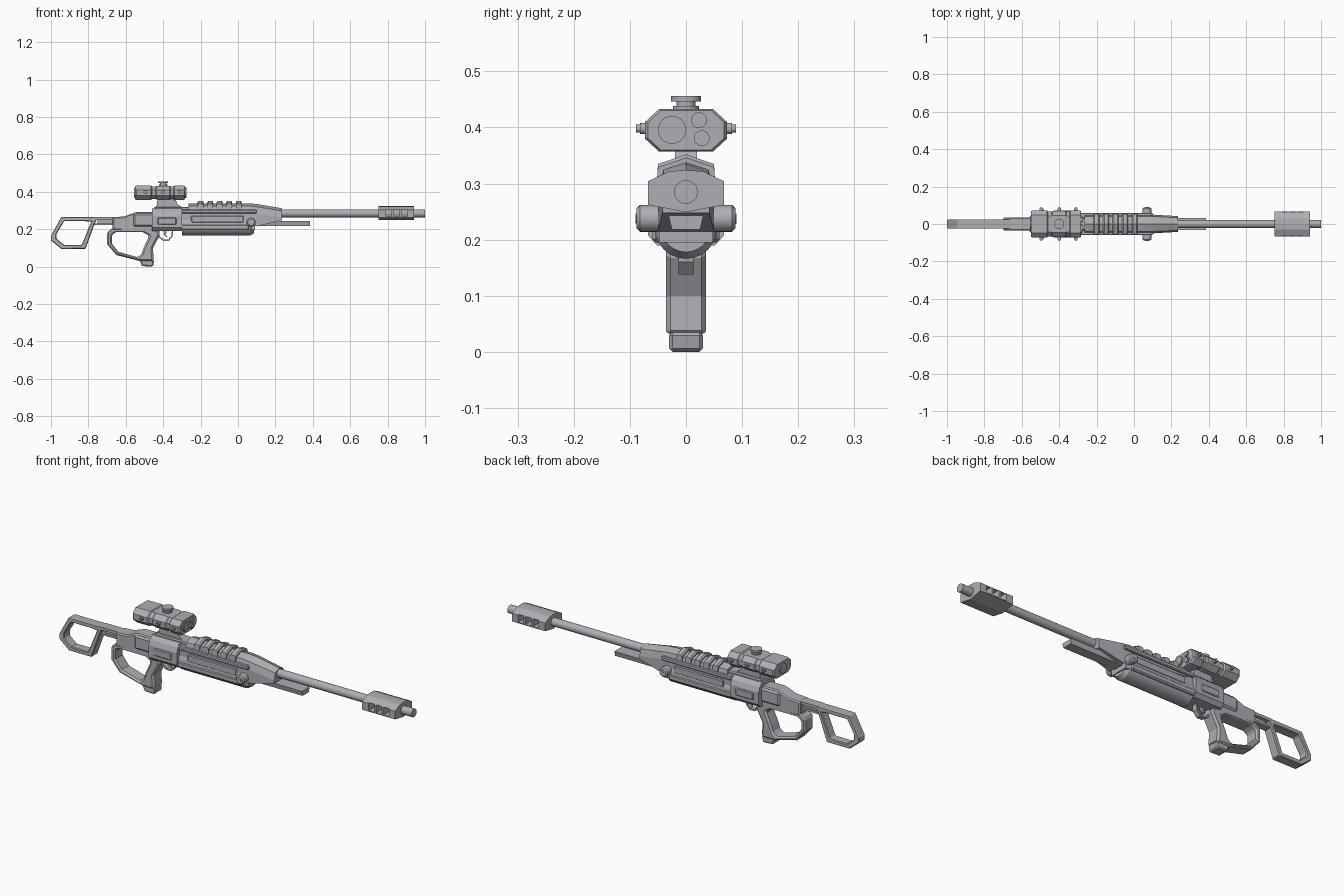
import bpy, bmesh, math
from mathutils import Matrix, Vector

cube = bpy.data.objects.get("Cube")
if cube:
    bpy.data.objects.remove(cube)

metal = bpy.data.materials.new("gunmetal grey")
metal.use_nodes = True
GREY = (0.42, 0.43, 0.46, 1)
metal.diffuse_color = GREY
metal.node_tree.nodes["Principled BSDF"].inputs["Base Color"].default_value = GREY


def finish(name, bm, bevel=0, smooth=False):
    bmesh.ops.recalc_face_normals(bm, faces=bm.faces)
    mesh = bpy.data.meshes.new(name)
    bm.to_mesh(mesh)
    bm.free()
    mesh.materials.append(metal)
    ob = bpy.data.objects.new(name, mesh)
    bpy.context.collection.objects.link(ob)
    if bevel:
        mod = ob.modifiers.new("bevel", "BEVEL")
        mod.width, mod.segments, mod.limit_method = bevel, 1, "ANGLE"
        mod.angle_limit = math.radians(50)
    if smooth:
        bpy.ops.object.select_all(action="DESELECT")
        ob.select_set(True)
        bpy.context.view_layer.objects.active = ob
        bpy.ops.object.shade_smooth_by_angle()
    return ob


def side_profile(name, pts, half, bevel=0):
    """Side outline (x, z) given thickness across y."""
    bm = bmesh.new()
    face = bm.faces.new([bm.verts.new((x, -half, z)) for x, z in pts])
    ext = bmesh.ops.extrude_face_region(bm, geom=[face])["geom"]
    bmesh.ops.translate(bm, vec=(0, 2 * half, 0),
                        verts=[v for v in ext if isinstance(v, bmesh.types.BMVert)])
    return finish(name, bm, bevel)


def frame(name, outer, inner, half, bevel=0):
    """Closed loop between two outlines with equal point counts."""
    bm = bmesh.new()
    loops = [[bm.verts.new((x, y, z)) for x, z in pts]
             for pts, y in ((outer, -half), (outer, half), (inner, half), (inner, -half))]
    n = len(outer)
    for a, b in zip(loops, loops[1:] + loops[:1]):
        for i in range(n):
            j = (i + 1) % n
            bm.faces.new((a[i], a[j], b[j], b[i]))
    return finish(name, bm, bevel)


def loft(name, sections):
    """Mirrored (y, z) half-sections joined along x."""
    bm = bmesh.new()
    rings = []
    for x, half in sections:
        ring = half + [(-y, z) for y, z in reversed(half) if y > 0]
        rings.append([bm.verts.new((x, y, z)) for y, z in ring])
    n = len(rings[0])
    for a, b in zip(rings, rings[1:]):
        for i in range(n):
            j = (i + 1) % n
            bm.faces.new((a[i], a[j], b[j], b[i]))
    bm.faces.new(rings[0])
    bm.faces.new(rings[-1])
    return finish(name, bm)


def box(name, x, y, z, bevel=0):
    bm = bmesh.new()
    bmesh.ops.create_cube(bm, size=1)
    for v in bm.verts:
        v.co = [lo + (hi - lo) * (c + 0.5) for (lo, hi), c in zip((x, y, z), v.co)]
    return finish(name, bm, bevel)


def rod(name, start, end, r, r2=None, sides=24):
    a, b = Vector(start), Vector(end)
    bm = bmesh.new()
    bmesh.ops.create_cone(bm, cap_ends=True, segments=sides, radius1=r,
                          radius2=r if r2 is None else r2, depth=(b - a).length)
    turn = (b - a).to_track_quat("Z", "Y").to_matrix().to_4x4()
    bm.transform(Matrix.Translation((a + b) / 2) @ turn)
    return finish(name, bm, smooth=True)


def cut(ob, cutter):
    cutter.hide_render = True
    cutter.hide_viewport = True
    mod = ob.modifiers.new("cut", "BOOLEAN")
    mod.object, mod.operation, mod.solver = cutter, "DIFFERENCE", "EXACT"


# Stock loop and its link to the body
frame("stock_loop",
      [(-1, .165), (-.945, .265), (-.75, .265), (-.77, .22), (-.815, .095), (-.945, .095), (-1, .14)],
      [(-.97, .175), (-.93, .243), (-.82, .243), (-.785, .24), (-.835, .117), (-.93, .117), (-.97, .15)],
      .025, .004)
box("stock_top_bar", (-.77, -.6), (-.025, .025), (.25, .265))
box("stock_lower_bar", (-.77, -.6), (-.018, .018), (.222, .232))
box("stock_bar_core", (-.75, -.6), (-.008, .008), (.23, .252))
side_profile("stock_socket",
             [(-.67, .195), (-.67, .265), (-.61, .268), (-.545, .292), (-.45, .292), (-.45, .19)],
             .036, .006)
box("socket_collar", (-.56, -.45), (-.045, .045), (.215, .285), .008)

# Thumbhole grip
frame("grip_loop",
      [(-.7, .185), (-.675, .203), (-.44, .205), (-.415, .175), (-.455, .1), (-.45, .03),
       (-.525, .03), (-.65, .062), (-.7, .12)],
      [(-.675, .17), (-.65, .185), (-.51, .185), (-.475, .165), (-.505, .1), (-.515, .07),
       (-.535, .05), (-.64, .08), (-.675, .125)],
      .036, .011)
side_profile("grip_foot", [(-.525, .035), (-.515, .003), (-.455, 0), (-.448, .035)], .03, .006)

# Trigger and guard
frame("trigger_guard",
      [(-.43, .2), (-.345, .2), (-.35, .16), (-.37, .138), (-.4, .138), (-.43, .16)],
      [(-.42, .194), (-.353, .194), (-.357, .164), (-.373, .146), (-.397, .146), (-.42, .164)], .013)
side_profile("trigger", [(-.4, .2), (-.38, .2), (-.385, .17), (-.375, .152), (-.395, .17)], .006)

# Receiver
loft("rear_receiver", [(x, [(0, .312), (.04, .312), (.058, .295), (.068, .27), (.068, .208),
                            (.052, .19), (0, .19)]) for x in (-.46, -.3)])
box("receiver_core", (-.31, .09), (-.048, .048), (.195, .305))
box("lower_receiver", (-.31, .06), (-.06, .06), (.195, .225), .006)
rod("magazine_tube", (-.3, 0, .222), (.065, 0, .222), .056)
rod("tube_cap", (.065, 0, .222), (.085, 0, .222), .056, .044)
for side, word in ((1, "left"), (-1, "right")):
    box(word + "_upper_rail", (-.3, .1), sorted((side * .045, side * .06)), (.285, .305), .004)
    box(word + "_side_panel", (-.25, .03), sorted((side * .045, side * .056)), (.235, .272), .004)
    box(word + "_side_plate", (-.43, -.33), sorted((side * .06, side * .073)), (.225, .262), .004)
    rod(word + "_pivot", (.07, side * .04, .238), (.07, side * .082, .238), .024)
    rod(word + "_pivot_cap", (.07, side * .082, .238), (.07, side * .088, .238), .024, .018)
    rod(word + "_pivot_bolt", (.07, side * .087, .238), (.07, side * .09, .238), .009, sides=6)


# Upper handguard with ridged top
def hood(w, low, shoulder, top):
    return [(0, top), (w * .8, shoulder), (w, shoulder - .035), (w, low), (0, low)]


loft("handguard", [(-.265, hood(.05, .28, .325, .338)), (.06, hood(.05, .25, .325, .338)),
                   (.1, hood(.05, .215, .32, .335)), (.235, hood(.042, .248, .298, .312))])
for i in range(5):
    x = -.2 + i * .051
    loft("top_ridge_%d" % (i + 1),
         [(x + dx, [(0, .352 - d), (.05, .335 - d), (.052, .3), (0, .3)])
          for dx, d in ((-.016, .006), (-.01, 0), (.01, 0), (.016, .006))])
loft("fore_rail", [(x, [(0, .243), (.031, .243), (.025, .218), (0, .218)]) for x in (.05, .385)])

# Barrel and muzzle brake
barrel = rod("barrel", (.2, 0, .285), (1, 0, .285), .021)
cut(barrel, rod("bore_cutter", (.95, 0, .285), (1.02, 0, .285), .014))
brake = loft("muzzle_brake", [(x, [(0, .324), (.03, .322), (.068, .304), (.068, .262), (0, .249)])
                              for x in (.752, .94)])
for i in range(3):
    x = .79 + i * .042
    for side in (-1, 1):
        cut(brake, box("vent_cutter", (x, x + .032), sorted((side * .018, side * .1)), (.267, .306)))


# Scope
def scope_section(s):
    return [(0, .395 + .038 * s), (.048 * s, .395 + .038 * s), (.073 * s, .395 + .015 * s),
            (.073 * s, .395 - .015 * s), (.048 * s, .395 - .038 * s), (0, .395 - .038 * s)]


scope_steps = ((-.55, .93), (-.543, 1), (-.465, 1), (-.46, .9), (-.44, .9), (-.435, .96),
               (-.365, .96), (-.36, .9), (-.345, .9), (-.34, 1), (-.29, 1), (-.283, .93))
loft("scope_body", [(x, scope_section(s)) for x, s in scope_steps])
for word, y, z, r in (("main", -.025, .396, .025), ("upper", .023, .413, .014),
                      ("lower", .028, .381, .014)):
    rod(word + "_lens_ring", (-.29, y, z), (-.278, y, z), r)
    rod(word + "_lens", (-.28, y, z), (-.276, y, z), r * .8)
rod("eyepiece", (-.545, 0, .395), (-.555, 0, .395), .026)
for i, x in enumerate((-.495, -.4, -.312)):
    rod("side_knob_%d" % (i + 1), (x, -.082, .398), (x, .082, .398), .01, sides=16)
    rod("side_knob_pin_%d" % (i + 1), (x, -.089, .398), (x, .089, .398), .007, sides=16)
rod("dial_base", (-.4, 0, .425), (-.4, 0, .438), .023)
rod("dial_stem", (-.4, 0, .43), (-.4, 0, .45), .017)
rod("dial_cap", (-.4, 0, .446), (-.4, 0, .456), .027)

# Scope mount
side_profile("scope_mount", [(-.43, .365), (-.335, .365), (-.325, .335), (-.3, .318), (-.26, .315),
                             (-.26, .3), (-.455, .3), (-.435, .325)], .02)
box("mount_base", (-.45, -.26), (-.035, .035), (.3, .32), .005)
